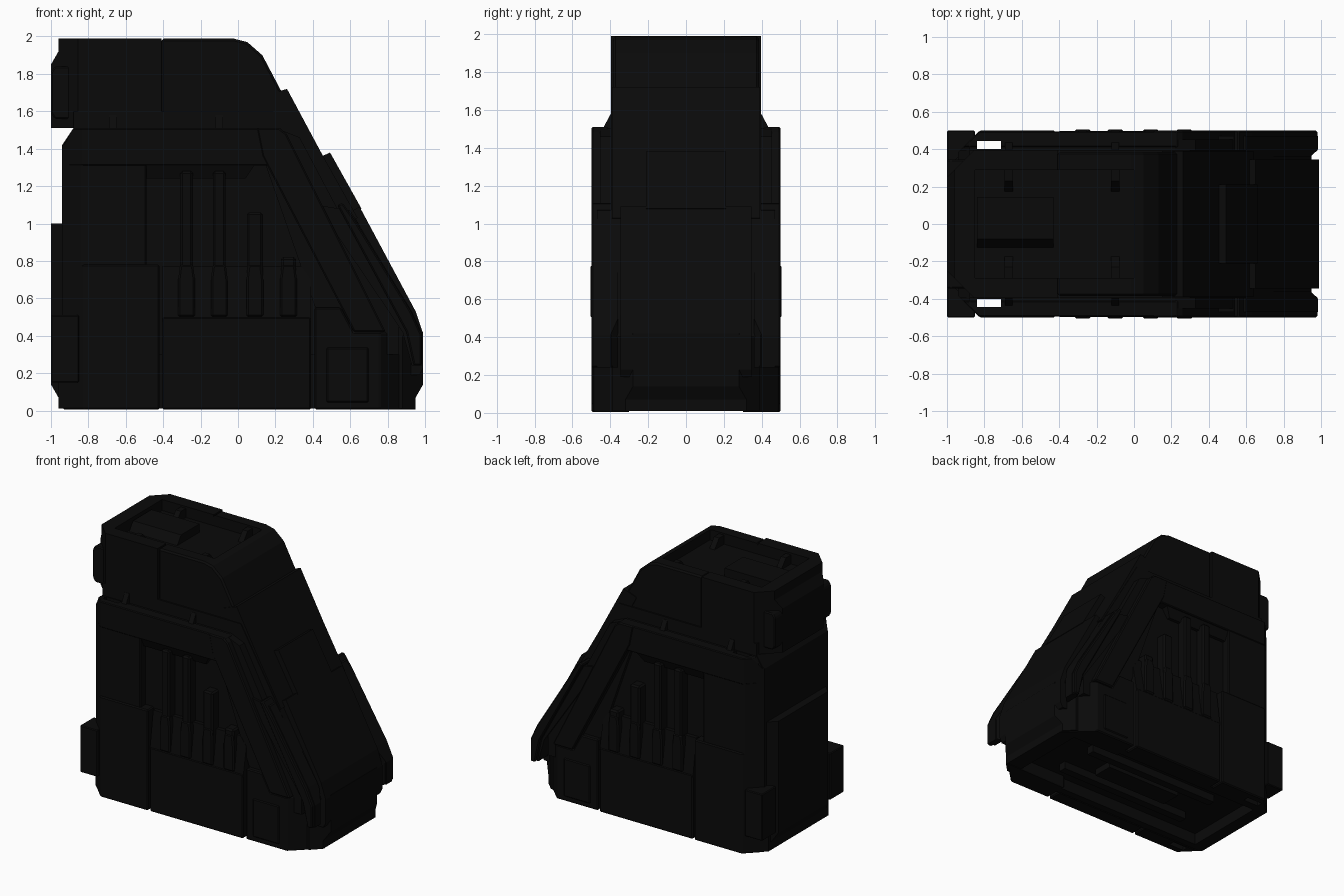
import bpy, bmesh
from mathutils import Vector

mat = bpy.data.materials.new("near black")
mat.diffuse_color = (0.003, 0.003, 0.003, 1)

# Corner chamfer planes: (point, outward normal)
REAR = ((-0.96, 0.365, 0), (-1, 1, 0))
SLAB_REAR = ((-1.0, 0.30, 0), (-1, 1, 0))
HEAD_REAR = ((-0.99, 0.26, 0), (-1, 1, 0))
FRONT = ((0.95, 0.30, 0), (1, 1, 0))


def prism(name, pts, y0, y1, mirror=True, trims=(), bevel=0.0):
    """Extrude an xz outline from y0 to y1, slice off corners, mirror over y."""
    bm = bmesh.new()
    f = bm.faces.new([bm.verts.new((x, y0, z)) for x, z in pts])
    r = bmesh.ops.extrude_face_region(bm, geom=[f])
    bmesh.ops.translate(bm, vec=(0, y1 - y0, 0),
                        verts=[v for v in r["geom"] if isinstance(v, bmesh.types.BMVert)])
    for co, no in trims:
        for s in ((1,) if mirror else (1, -1)):
            g = bm.verts[:] + bm.edges[:] + bm.faces[:]
            cut = bmesh.ops.bisect_plane(bm, geom=g, clear_outer=True,
                                         plane_co=Vector((co[0], co[1] * s, 0)),
                                         plane_no=Vector((no[0], no[1] * s, 0)))
            edges = [e for e in cut["geom_cut"] if isinstance(e, bmesh.types.BMEdge)]
            if edges:
                bmesh.ops.holes_fill(bm, edges=edges)
    bmesh.ops.recalc_face_normals(bm, faces=bm.faces)
    me = bpy.data.meshes.new(name)
    bm.to_mesh(me)
    bm.free()
    me.materials.append(mat)
    ob = bpy.data.objects.new(name, me)
    bpy.context.collection.objects.link(ob)
    if bevel:
        b = ob.modifiers.new("bevel", "BEVEL")
        b.width, b.segments = bevel, 1
    if mirror:
        ob.modifiers.new("mirror", "MIRROR").use_axis = (False, True, False)
    return ob


def box(name, x0, x1, y0, y1, z0, z1, **kw):
    return prism(name, [(x0, z0), (x1, z0), (x1, z1), (x0, z1)], y0, y1, **kw)


def taper(ob, z, y_from, y_to):
    """Move the vertices above z that lie near y_from over to y_to."""
    for v in ob.data.vertices:
        if v.co.z > z and abs(v.co.y - y_from) < 0.001:
            v.co.y = y_to


def cut(ob, cutter):
    cutter.hide_render = True
    cutter.hide_set(True)
    m = ob.modifiers.new("cut", "BOOLEAN")
    m.operation, m.object, m.solver = "DIFFERENCE", cutter, "EXACT"


# Cutters
slot = box("slot_cutter", -0.84, -0.71, 0.40, 0.445, -0.2, 2.2)
belly = box("belly_cutter", -0.86, 0.82, -0.33, 0.33, -0.2, 0.10, mirror=False)
roof_cut = box("roof_cutter", -0.85, 0.0, -0.29, 0.29, 1.905, 2.2, mirror=False)

# Base block, with a hollow underside
base = prism("base", [(-0.96, 0.01), (0.95, 0.01), (0.95, 0.07), (0.99, 0.14), (0.99, 0.42), (-0.96, 0.42)],
             -0.39, 0.39, mirror=False, trims=(REAR, ((0.99, 0.28, 0), (1, 1, 0))))
cut(base, belly)
for y in (-0.16, 0.16):
    box("belly_rail", -0.60, 0.55, y - 0.03, y + 0.03, 0.04, 0.11, mirror=False)
box("belly_plate", -0.35, 0.30, -0.08, 0.08, 0.05, 0.11, mirror=False)

# Main body between the side shells
prism("core", [(-0.94, 0.40), (0.95, 0.40), (0.92, 0.52), (0.30, 1.60), (-0.88, 1.60), (-0.88, 1.51), (-0.94, 1.42)],
      -0.395, 0.395, mirror=False, trims=(REAR,))

# Head: rear section slightly wider than the front section
rear_head = prism("head_rear", [(-0.96, 1.51), (-0.41, 1.51), (-0.41, 1.99), (-0.96, 1.99)],
                  -0.395, 0.395, mirror=False, trims=(HEAD_REAR,))
front_head = prism("head_front", [(-0.41, 1.50), (0.34, 1.50), (0.23, 1.71), (0.13, 1.90),
                                  (0.05, 1.97), (-0.02, 1.988), (-0.41, 1.988)],
                   -0.385, 0.385, mirror=False, bevel=0.012)
for h in (rear_head, front_head):
    cut(h, roof_cut)
prism("head_back_plate", [(-1.0, 1.51), (-0.85, 1.51), (-0.85, 1.92), (-0.96, 1.92), (-1.0, 1.85)],
      -0.385, 0.385, mirror=False, trims=(HEAD_REAR,))
prism("head_back_corner", [(-1.0, 1.59), (-0.98, 1.56), (-0.85, 1.56), (-0.85, 1.84), (-0.98, 1.84), (-1.0, 1.81)],
      0.20, 0.345, bevel=0.008)

# Roof hatch with one sloping side, and clips
hatch = box("roof_hatch", -0.84, -0.43, -0.13, 0.145, 1.90, 1.97, mirror=False)
taper(hatch, 1.95, -0.13, -0.08)
for x in (-0.67, -0.10):
    clip = box("roof_clip", x - 0.022, x + 0.022, 0.17, 0.30, 1.90, 1.975)
    taper(clip, 1.95, 0.17, 0.23)
    wedge = box("shoulder_clip", x - 0.02, x + 0.02, 0.37, 0.44, 1.50, 1.58)
    taper(wedge, 1.55, 0.44, 0.397)

# Armour plates down the front slope, overlapping in steps
prism("slope_plate_upper", [(0.15, 1.68), (0.23, 1.71), (0.262, 1.72), (0.455, 1.36), (0.64, 1.03), (0.50, 0.98)],
      -0.39, 0.39, mirror=False)
prism("slope_plate_middle", [(0.40, 1.33), (0.45, 1.36), (0.492, 1.38), (0.66, 1.08), (0.58, 1.03)],
      -0.21, 0.21, mirror=False)
prism("slope_plate_lower", [(0.58, 1.05), (0.65, 1.09), (0.95, 0.53), (0.99, 0.41),
                            (0.99, 0.23), (0.97, 0.19), (0.84, 0.19), (0.84, 0.45)],
      -0.345, 0.345, mirror=False)

# Cheek rails at the edges of the front slope
prism("cheek_rail", [(0.42, 1.10), (0.60, 1.07), (0.93, 0.53), (0.985, 0.41),
                     (0.985, 0.24), (0.93, 0.24), (0.88, 0.42)],
      0.36, 0.47, trims=(((0.93, 0.345, 0), (1, -1, 0)),))
prism("cheek_edge", [(0.53, 1.10), (0.56, 1.11), (0.63, 1.01), (0.925, 0.53), (0.98, 0.41), (0.98, 0.24),
                     (0.94, 0.24), (0.90, 0.42)],
      0.385, 0.50, bevel=0.008)

# Recessed side wall, with a shallower strip along the slope
wall = prism("side_wall", [(-0.93, 0.30), (0.62, 0.30), (0.62, 0.46), (0.20, 1.40), (0.22, 1.505),
                           (-0.88, 1.505), (-0.93, 1.42)], 0.38, 0.425, trims=(REAR,))
prism("slope_wall", [(0.50, 0.30), (0.86, 0.30), (0.86, 0.46), (0.33, 1.46), (0.22, 1.505), (0.10, 1.45)],
      0.38, 0.453)
# Raised frame around the recess
header = prism("side_header", [(-0.94, 1.31), (0.10, 1.31), (0.33, 1.31), (0.23, 1.51), (-0.88, 1.51),
                               (-0.94, 1.42)], 0.41, 0.495, trims=(REAR,), bevel=0.006)
lip = prism("header_lip", [(-0.54, 1.24), (0.04, 1.24), (0.10, 1.33), (-0.60, 1.33)], 0.40, 0.45)
taper(lip, 1.30, 0.45, 0.49)
prism("slope_bar", [(0.22, 1.51), (0.26, 1.48), (0.79, 0.42), (0.62, 0.42), (0.13, 1.36), (0.10, 1.51)],
      0.41, 0.50, bevel=0.008)
rear_panel = box("rear_side_panel", -0.94, -0.49, 0.41, 0.49, 0.75, 1.32, trims=(REAR,), bevel=0.006)

# Lower skirts, split by narrow seams
rear_skirt = box("rear_skirt", -0.96, -0.42, 0.38, 0.50, 0.005, 0.78, trims=(REAR,), bevel=0.008)
skirt = prism("centre_skirt", [(-0.405, 0.48), (0.39, 0.48), (0.39, 0.70), (0.34, 0.77), (-0.405, 0.77)],
              0.38, 0.495)
taper(skirt, 0.65, 0.495, 0.455)
box("centre_skirt_lower", -0.405, 0.39, 0.38, 0.498, 0.005, 0.50, bevel=0.008)
prism("front_skirt", [(0.41, 0.005), (0.95, 0.005), (0.95, 0.42), (0.62, 0.42), (0.55, 0.55), (0.41, 0.55)],
      0.30, 0.49, trims=(FRONT,), bevel=0.008)
box("front_skirt_pad", 0.47, 0.70, 0.44, 0.497, 0.04, 0.34, bevel=0.01)
for ob in (wall, header, rear_panel, rear_skirt):
    cut(ob, slot)

# Four vertical ribs with thick feet
for x, top, w in ((-0.275, 1.28, 0.034), (-0.10, 1.28, 0.034), (0.09, 1.06, 0.043), (0.27, 0.82, 0.04)):
    box("rib", x - w, x + w, 0.41, 0.499, 0.55, top, bevel=0.012)
    prism("rib_foot", [(x - 0.045, 0.50), (x + 0.045, 0.50), (x + 0.045, 0.70), (x + 0.035, 0.78),
                       (x - 0.035, 0.78), (x - 0.045, 0.70)], 0.42, 0.505, bevel=0.01)

# Back slab and the lower corner blocks
prism("back_slab", [(-0.86, 0.07), (-0.96, 0.07), (-1.0, 0.14), (-1.0, 1.0), (-0.86, 1.0)],
      -0.42, 0.42, mirror=False, trims=(SLAB_REAR,))
box("back_corner_block", -1.0, -0.85, 0.33, 0.50, 0.15, 0.51, bevel=0.006)
